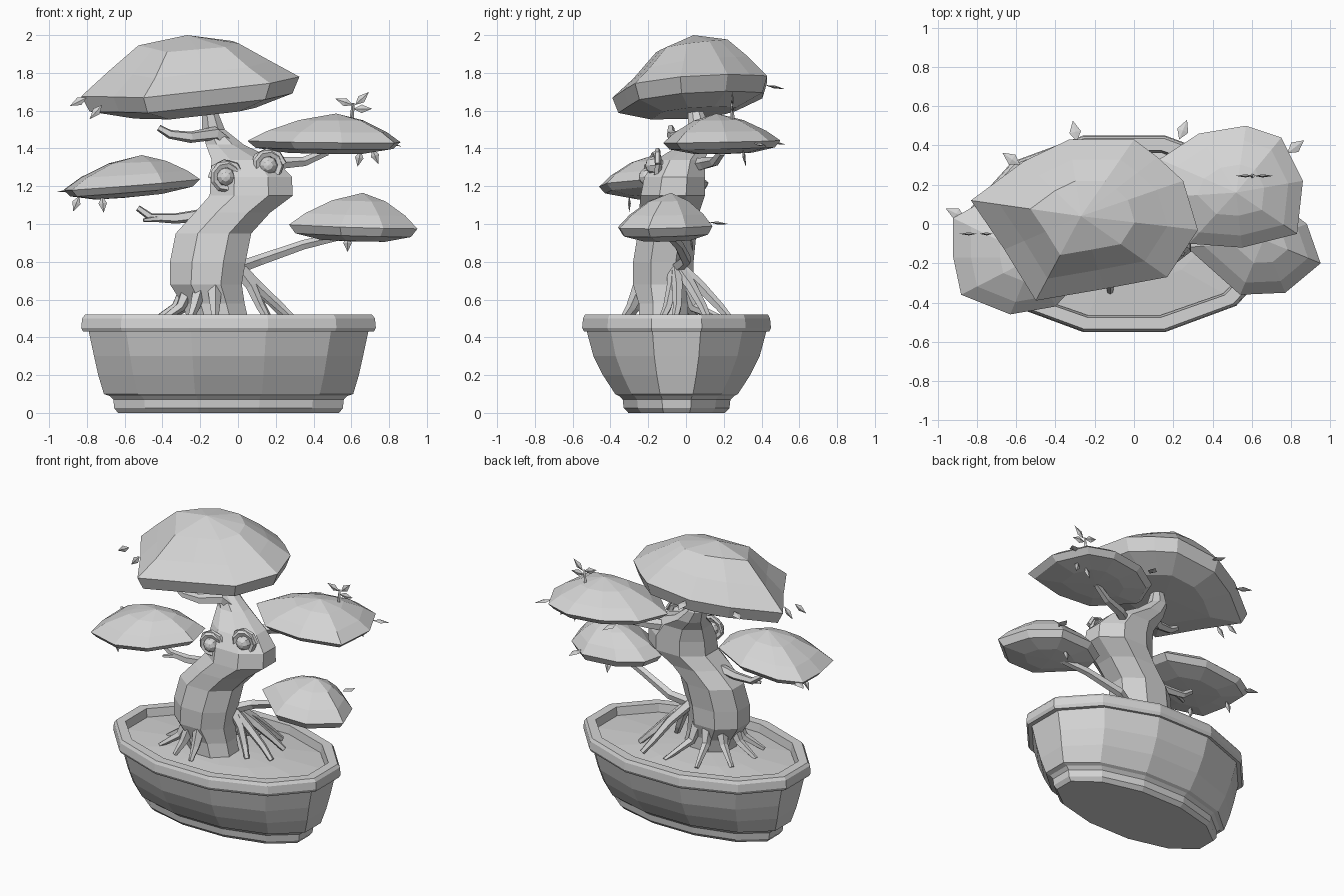
import bpy, bmesh, math
from mathutils import Vector

if "Cube" in bpy.data.objects:
    bpy.data.objects.remove(bpy.data.objects["Cube"])

grey = bpy.data.materials.new("plain_grey")
grey.diffuse_color = (0.66, 0.66, 0.66, 1)
grey.use_nodes = True
grey.node_tree.nodes["Principled BSDF"].inputs["Base Color"].default_value = grey.diffuse_color


def finish(name, bm):
    bmesh.ops.recalc_face_normals(bm, faces=bm.faces)
    me = bpy.data.meshes.new(name)
    bm.to_mesh(me)
    bm.free()
    me.materials.append(grey)
    ob = bpy.data.objects.new(name, me)
    bpy.context.collection.objects.link(ob)
    return ob


def skin(name, rings, start=None, end=None):
    """Bridge rings of points; close each end with a fan to a point or an n-gon."""
    bm = bmesh.new()
    vs = [[bm.verts.new(p) for p in r] for r in rings]
    n = len(vs[0])
    for a, b in zip(vs, vs[1:]):
        for i in range(n):
            j = (i + 1) % n
            bm.faces.new((a[i], a[j], b[j], b[i]))
    for ring, tip in ((vs[0], start), (vs[-1], end)):
        if tip is None:
            bm.faces.new(ring)
        else:
            t = bm.verts.new(tip)
            for i in range(n):
                bm.faces.new((ring[i], ring[(i + 1) % n], t))
    return finish(name, bm)


def oval(cx, cy, z, rx, ry, n):
    """Horizontal n-gon with flat sides at its extents."""
    k = math.cos(math.pi / n)
    return [(cx + rx / k * math.cos(a), cy + ry / k * math.sin(a), z)
            for a in [(i + 0.5) * math.tau / n for i in range(n)]]


def limb(name, pts, r0, r1, sides=5):
    """Tapered branch or root along a path."""
    pts = [Vector(p) for p in pts]
    rings = []
    for i, p in enumerate(pts):
        d = (pts[min(i + 1, len(pts) - 1)] - pts[max(i - 1, 0)]).normalized()
        u = d.cross(Vector((0.13, 1, 0.21))).normalized()
        v = d.cross(u)
        r = r0 + (r1 - r0) * i / (len(pts) - 1)
        rings.append([p + r * (u * math.cos(a) + v * math.sin(a))
                      for a in [k * math.tau / sides for k in range(sides)]])
    return skin(name, rings)


def leaf(base, direction, normal, length=0.11, width=0.06):
    """Thin pointed diamond leaf lying across the given normal."""
    b, d = Vector(base), Vector(direction).normalized()
    s = d.cross(Vector(normal)).normalized()
    u = d.cross(s)
    m = b + d * length * 0.45
    bm = bmesh.new()
    ring = [bm.verts.new(p) for p in (m + s * width / 2, m + u * .008, m - s * width / 2, m - u * .008)]
    for end in (b, b + d * length):
        e = bm.verts.new(end)
        for i in range(4):
            bm.faces.new((ring[i], ring[(i + 1) % 4], e))
    return finish("leaf", bm)


def canopy(name, outline, plane, apex, under, rings, skew=0):
    """Faceted foliage pad: tilted rim, dome above, shallow rounded underside."""
    z0, sx, sy = plane
    n = len(outline)
    cx = sum(p[0] for p in outline) / n
    cy = sum(p[1] for p in outline) / n
    ap, mid = Vector(apex), Vector((cx, cy, z0))
    rim = [Vector((x, y, z0 + sx * (x - cx) + sy * (y - cy))) for x, y in outline]
    below = [[mid + (p - mid) * s - Vector((0, 0, d)) for p in rim] for s, d in under]
    dome = []
    for s, h in rings:
        dome.append([Vector((ap.x + (p.x - ap.x) * s, ap.y + (p.y - ap.y) * s,
                             p.z + (ap.z - p.z) * min(.97, h + skew * (p.y - cy)))) for p in rim])
    return skin(name, below + [rim] + dome, mid - Vector((0, 0, under[0][1] + .005)), ap)


# Pot with foot, rounded flared body and rim
pot = [(.585, .255, 0), (.605, .28, .025), (.61, .285, .07), (.63, .305, .09),
       (.66, .325, .1), (.69, .39, .2), (.712, .44, .3), (.74, .475, .43), (.77, .49, .43),
       (.78, .5, .45), (.775, .495, .5), (.76, .485, .52), (.7, .425, .52), (.69, .415, .45)]
skin("pot", [oval(-.05, -.05, z, a, b, 12) for a, b, z in pot])
skin("soil", [oval(-.05, -.05, z, a, b, 12) for a, b, z in
              [(.69, .415, .44), (.69, .415, .465), (.4, .25, .485)]],
     None, (-.08, -.08, .5))

# Trunk that bulges left, leans right into a head, then narrows
trunk = [(-.1, -.12, .47, .16, .13), (-.13, -.12, .58, .165, .13), (-.17, -.12, .68, .19, .16),
         (-.16, -.12, .8, .2, .16), (-.13, -.1, .95, .2, .155), (-.03, -.09, 1.06, .2, .16),
         (.07, -.07, 1.15, .22, .17), (.07, -.06, 1.25, .215, .16), (.03, -.03, 1.34, .17, .13),
         (-.07, .05, 1.42, .1, .08), (-.13, .07, 1.5, .06, .06), (-.15, .05, 1.6, .04, .04),
         (-.13, .05, 1.7, .035, .035)]
skin("trunk", [oval(x, y, z, a, b, 8) for x, y, z, a, b in trunk])

# Eyes with raised lids and brows
for ex, ey, ez in ((-.065, -.185, 1.25), (.16, -.15, 1.31)):
    bpy.ops.mesh.primitive_uv_sphere_add(segments=8, ring_count=6, radius=.05,
                                         location=(ex, ey - .015, ez), rotation=(math.pi / 2, 0, 0))
    bpy.context.object.name = "eyeball"
    bpy.context.object.data.materials.append(grey)
    bpy.ops.mesh.primitive_torus_add(major_segments=9, minor_segments=5, major_radius=.065,
                                     minor_radius=.02, location=(ex, ey - .01, ez),
                                     rotation=(math.pi / 2, 0, .2))
    bpy.context.object.name = "eyelid"
    bpy.context.object.data.materials.append(grey)
    arc = [(ex + .085 * math.cos(a), ey, ez + .08 * math.sin(a))
           for a in [math.radians(d) for d in (5, 50, 95, 140, 185)]]
    limb("brow", arc, .017, .013)

# Foliage pads
canopy("top_canopy", [(-.5, -.39), (-.15, -.33), (.17, -.27), (.325, -.03), (.25, .22), (.12, .34),
                      (0, .43), (-.33, .43), (-.56, .32), (-.83, .12), (-.66, -.13)],
       (1.735, .1, .08), (-.27, .04, 2.0), [(.55, .145), (.93, .085)], [(.74, .4), (.46, .82)], .2)
pad, base = [(.78, .36), (.42, .76)], [(.5, .062), (.9, .036)]
canopy("upper_right_canopy", [(.28, -.1), (.55, -.12), (.83, -.05), (.86, .22), (.75, .44), (.57, .5),
                              (.33, .46), (.13, .33), (.05, .13)],
       (1.437, -.01, .02), (.52, .16, 1.585), base, pad)
canopy("left_canopy", [(-.92, -.17), (-.88, -.36), (-.63, -.46), (-.4, -.42), (-.2, -.2), (-.25, 0),
                       (-.5, .12), (-.78, .11), (-.92, .03)],
       (1.205, .08, .02), (-.51, -.17, 1.365), base, pad)
canopy("lower_right_canopy", [(.27, -.12), (.54, -.36), (.77, -.35), (.95, -.2), (.88, 0), (.7, .14),
                              (.45, .12), (.3, .02)],
       (.987, -.03, .02), (.66, -.08, 1.165), [(.5, .075), (.9, .045)], pad)

# Branches carrying the pads, and bare twigs
limb("lower_right_branch", [(-.02, -.06, .76), (.12, 0, .81), (.35, -.04, .89), (.6, -.1, .95)], .035, .022)
limb("upper_right_branch", [(.05, .0, 1.3), (.2, .1, 1.32), (.35, .15, 1.33), (.47, .19, 1.38)], .04, .02)
limb("left_branch", [(-.18, -.09, 1.05), (-.33, -.08, 1.03), (-.46, -.07, 1.035), (-.53, -.07, 1.085)], .035, .017)
limb("left_twig", [(-.4, -.07, 1.03), (-.5, -.11, 1.02)], .02, .01)
limb("upper_left_twig", [(-.06, .04, 1.43), (-.12, 0, 1.48), (-.25, -.06, 1.46), (-.36, -.08, 1.475),
                         (-.42, -.08, 1.51)], .045, .018)

# Roots: a ring around the foot, then long props under the low branch
for deg, reach in ((-152, .2), (-120, .13), (-88, .12), (178, .2), (140, .24), (105, .28), (72, .3)):
    c, s = math.cos(math.radians(deg)), math.sin(math.radians(deg))
    limb("root", [(-.13 + c * .14, -.12 + s * .12, .67), (-.13 + c * .2, -.12 + s * .17, .56),
                  (-.13 + c * (.13 + reach), -.12 + s * (.13 + reach * .8), .48)], .042, .014)
for x, y in ((.3, -.06), (.27, .12), (.17, .24), (.16, -.13)):
    limb("prop_root", [(-.02, -.06, .79), (.03 + x * .25, y * .4 - .02, .67), (x * .75, y * .75, .56),
                       (x, y, .49)], .036, .018)

# Leaves lying flat around the rear pad edges
for p, d in [((-.58, .30, 1.69), (-1, .7, -.1)), ((-.29, .42, 1.735), (-.2, 1, -.2)),
             ((.23, .43, 1.44), (.4, 1, -.2)), ((.78, .36, 1.43), (.9, .7, -.2)),
             ((-.86, .03, 1.18), (-1, .5, -.1)), ((.72, .12, 1.01), (.2, 1, -.1))]:
    leaf(p, d, (0, 0, 1))

# Leaves hanging below the pads
for p, d in [((-.72, -.3, 1.15), (.1, 0, -1)), ((-.84, -.1, 1.15), (-.4, 0, -1)),
             ((.65, .3, 1.39), (-.2, .2, -1)), ((.71, .3, 1.4), (.4, .2, -1)),
             ((.58, .02, .94), (0, .2, -1))]:
    leaf(p, d, (0, 1, 0), .09, .045)

# Upright sprig on the upper right pad, loose leaves beside the top pad
limb("sprig_stem", [(.6, .245, 1.54), (.61, .245, 1.64)], .012, .008, 4)
for p, d in [((.61, .245, 1.63), (-1, 0, .35)), ((.61, .245, 1.61), (1, 0, 0)),
             ((.62, .245, 1.63), (.8, 0, .75)), ((-.8, -.05, 1.67), (-1, 0, -.5)),
             ((-.72, -.05, 1.63), (-.7, 0, -.8))]:
    leaf(p, d, (0, 1, 0), .1, .045)
